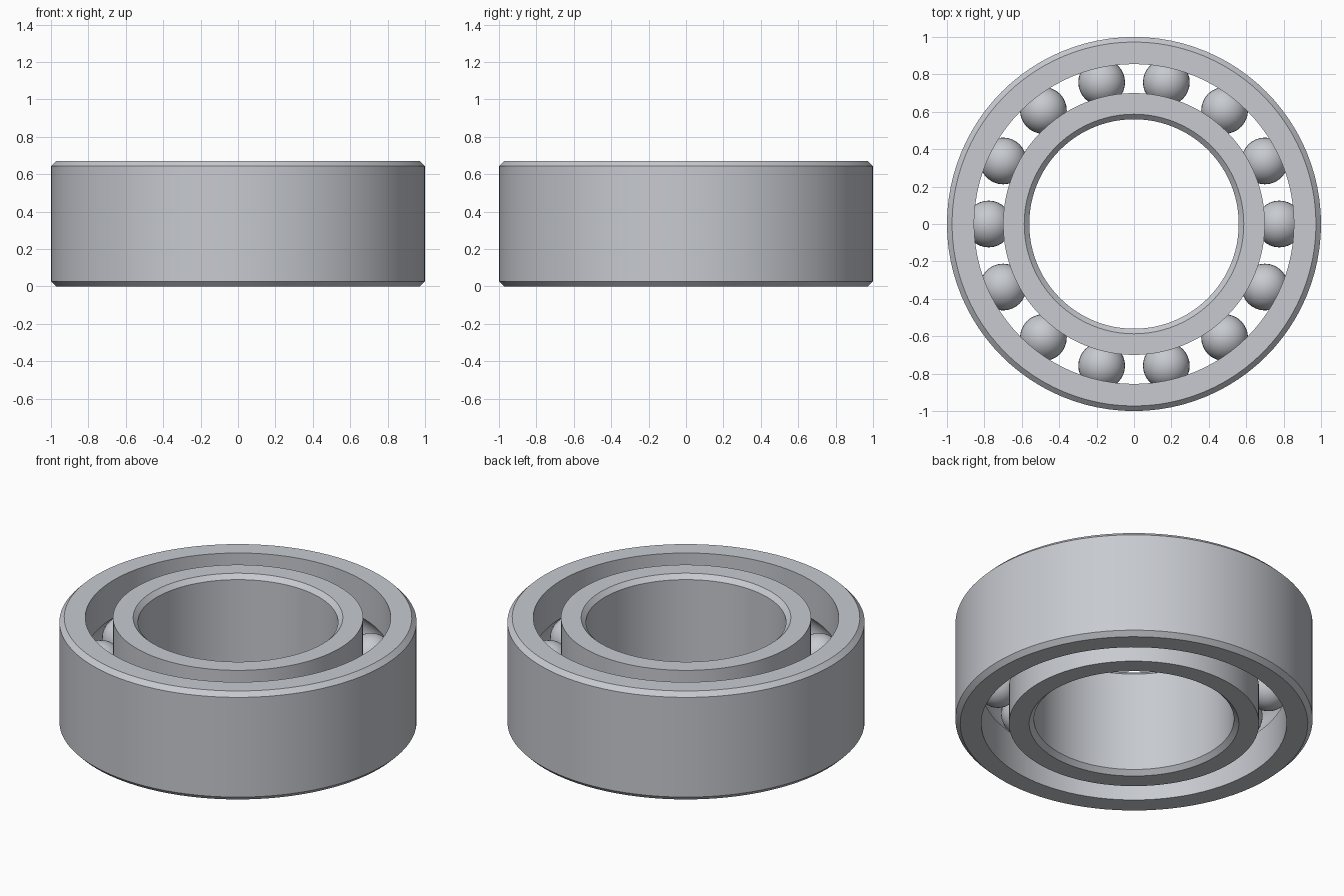
import bpy, bmesh
from math import pi, cos, sin, asin, radians

HEIGHT, MID = 0.67, 0.335
PITCH, BALL_R, BALLS = 0.777, 0.125, 14
GROOVE_R, CHAMFER, SEGMENTS = 0.128, 0.027, 96

cube = bpy.data.objects.get("Cube")
if cube:
    bpy.data.objects.remove(cube, do_unlink=True)

steel = bpy.data.materials.new("steel grey")
steel.use_nodes = True
colour = (0.57, 0.59, 0.63, 1)
steel.diffuse_color = colour
steel.node_tree.nodes["Principled BSDF"].inputs["Base Color"].default_value = colour


def finish(bm, name, smooth_angle):
    bmesh.ops.recalc_face_normals(bm, faces=bm.faces)
    mesh = bpy.data.meshes.new(name)
    bm.to_mesh(mesh)
    bm.free()
    mesh.materials.append(steel)
    obj = bpy.data.objects.new(name, mesh)
    bpy.context.collection.objects.link(obj)
    bpy.ops.object.select_all(action="DESELECT")
    obj.select_set(True)
    bpy.context.view_layer.objects.active = obj
    bpy.ops.object.shade_smooth_by_angle(angle=radians(smooth_angle))
    return obj


def ring(name, plain_r, race_r):
    """Lathe a race: chamfered wall at plain_r, ball groove cut into race_r."""
    side = 1 if race_r < plain_r else -1
    gap = abs(race_r - PITCH)
    reach = asin((GROOVE_R ** 2 - gap ** 2) ** 0.5 / GROOVE_R)
    shoulder = plain_r - side * CHAMFER
    profile = [(race_r, 0), (shoulder, 0), (plain_r, CHAMFER),
               (plain_r, HEIGHT - CHAMFER), (shoulder, HEIGHT), (race_r, HEIGHT)]
    steps = 10
    for i in range(steps + 1):
        a = reach * (1 - 2 * i / steps)
        profile.append((PITCH + side * GROOVE_R * cos(a), MID + GROOVE_R * sin(a)))
    bm = bmesh.new()
    loops = []
    for s in range(SEGMENTS):
        t = 2 * pi * s / SEGMENTS
        loops.append([bm.verts.new((r * cos(t), r * sin(t), z)) for r, z in profile])
    n = len(profile)
    for s in range(SEGMENTS):
        a, b = loops[s], loops[(s + 1) % SEGMENTS]
        for i in range(n):
            j = (i + 1) % n
            bm.faces.new((a[i], b[i], b[j], a[j]))
    return finish(bm, name, 25)


# Races
ring("outer_race", 1.0, 0.855)
ring("inner_race", 0.56, 0.70)

# Balls share one mesh
bm = bmesh.new()
bmesh.ops.create_uvsphere(bm, u_segments=32, v_segments=16, radius=BALL_R)
first = finish(bm, "ball_1", 60)
for i in range(BALLS):
    ball = first if i == 0 else first.copy()
    if i:
        ball.name = f"ball_{i + 1}"
        bpy.context.collection.objects.link(ball)
    t = 2 * pi * i / BALLS
    ball.location = (PITCH * cos(t), PITCH * sin(t), MID)
